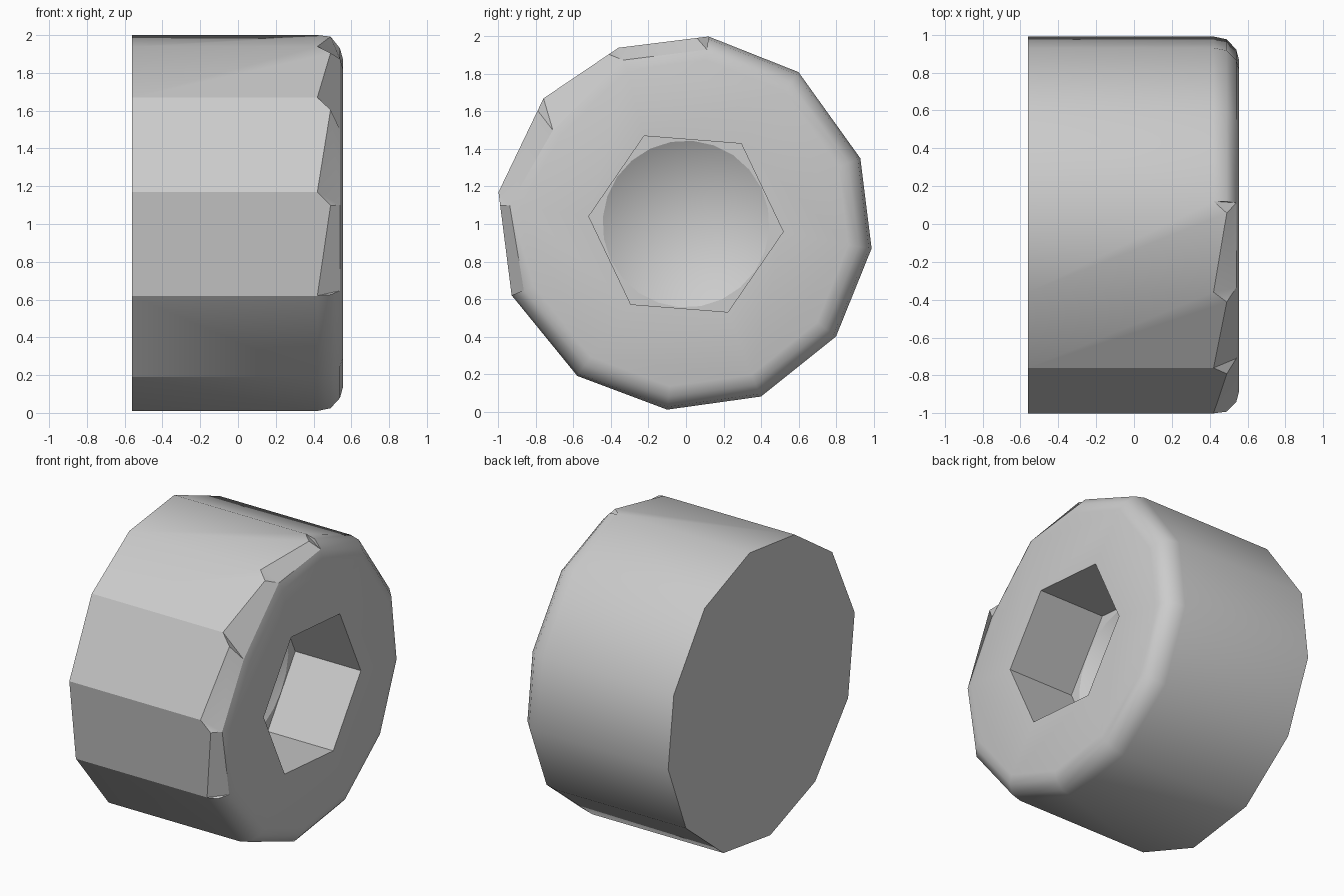
import bpy
import bmesh
from math import radians, cos, sin

if "Cube" in bpy.data.objects:
    bpy.data.objects.remove(bpy.data.objects["Cube"], do_unlink=True)

steel = bpy.data.materials.new("grey_steel")
steel.use_nodes = True
GREY = (0.6, 0.6, 0.6, 1)
steel.diffuse_color = GREY
steel.node_tree.nodes["Principled BSDF"].inputs["Base Color"].default_value = GREY

N = 12
BACK, SHOULDER, MID, RIM, FRONT = -0.56, 0.42, 0.49, 0.54, 0.555
FLOOR, TIP = 0.065, -0.19
CHIPPED = range(4)               # sides whose bevel is broken
# Slightly uneven twelve-sided outline, as (y, z) about the axis
outline = [(.12, 1), (-.36, .94), (-.76, .67), (-1, .17), (-.93, -.38), (-.58, -.81),
           (-.1, -.99), (.4, -.92), (.8, -.6), (.99, -.13), (.93, .35), (.6, .81)]

bm = bmesh.new()


def vert(x, y, z):
    return bm.verts.new((x, y, z + 1))


def ring(x, scale=1):
    return [vert(x, y * scale, z * scale) for y, z in outline]


def circle(x, radius, count, start):
    angles = [radians(start + 360 * k / count) for k in range(count)]
    return [vert(x, radius * cos(a), radius * sin(a)) for a in angles]


def face(*verts):
    return bm.faces.new(verts)


def sharpen(a, b):
    bm.edges.get((a, b)).smooth = False


# Outer wall and rounded front rim
back, shoulder = ring(BACK), ring(SHOULDER)
mid, rim = ring(MID, 0.985), ring(RIM, 0.93)
rim[2].co = (RIM, -0.71, 1.5)
rim[3].co = (RIM, -0.94, 1.1)
cap = [vert(FRONT, v.co.y * 0.94, (v.co.z - 1) * 0.94) for v in rim]
face(*back)

for i in range(N):
    j = (i + 1) % N
    if i in CHIPPED:
        # Wall runs forward to a point near one corner
        p = shoulder[i].co.lerp(shoulder[j].co, 0.13)
        point = bm.verts.new((MID, p.y, p.z))
        face(back[i], back[j], shoulder[j], point, shoulder[i])
        face(point, shoulder[j], rim[j], rim[i])
        face(shoulder[i], point, rim[i])
        for a, b in ((point, shoulder[j]), (point, shoulder[i]), (point, rim[i]),
                     (rim[i], rim[j])):
            sharpen(a, b)
    else:
        face(back[i], back[j], shoulder[j], shoulder[i])
        face(shoulder[i], shoulder[j], mid[j], mid[i])
        face(mid[i], mid[j], rim[j], rim[i])
    face(rim[i], rim[j], cap[j], cap[i])

# Close the ends of the intact bevel
for i in (0, 4):
    face(shoulder[i], mid[i], rim[i])
for i in (1, 2, 3):
    bm.verts.remove(mid[i])
for i in (2, 3, 4, 5):
    sharpen(back[i], shoulder[i])

# Hexagonal socket with a drilled conical bottom
mouth = circle(FRONT, 0.52, 6, 55.5)
base = circle(FLOOR, 0.52, 6, 55.5)
drill = circle(FLOOR, 0.445, 24, 55.5)
tip = vert(TIP, 0, 0)
for k in range(6):
    n = (k + 1) % 6
    a = 2 * k - 1
    face(mouth[k], mouth[n], cap[(a + 2) % N], cap[(a + 1) % N], cap[a % N])
    face(mouth[k], mouth[n], base[n], base[k])
    arc = [drill[(4 * k + s) % 24] for s in range(5)]
    face(base[k], base[n], *reversed(arc))
    for u, v in zip(arc, arc[1:]):
        face(u, v, tip)
        sharpen(u, v)

bmesh.ops.recalc_face_normals(bm, faces=bm.faces)
mesh = bpy.data.meshes.new("bolt_head")
bm.to_mesh(mesh)
bm.free()
mesh.materials.append(steel)
head = bpy.data.objects.new("bolt_head", mesh)
bpy.context.collection.objects.link(head)
bpy.ops.object.select_all(action="DESELECT")
head.select_set(True)
bpy.context.view_layer.objects.active = head
bpy.ops.object.shade_smooth_by_angle(angle=radians(40))
